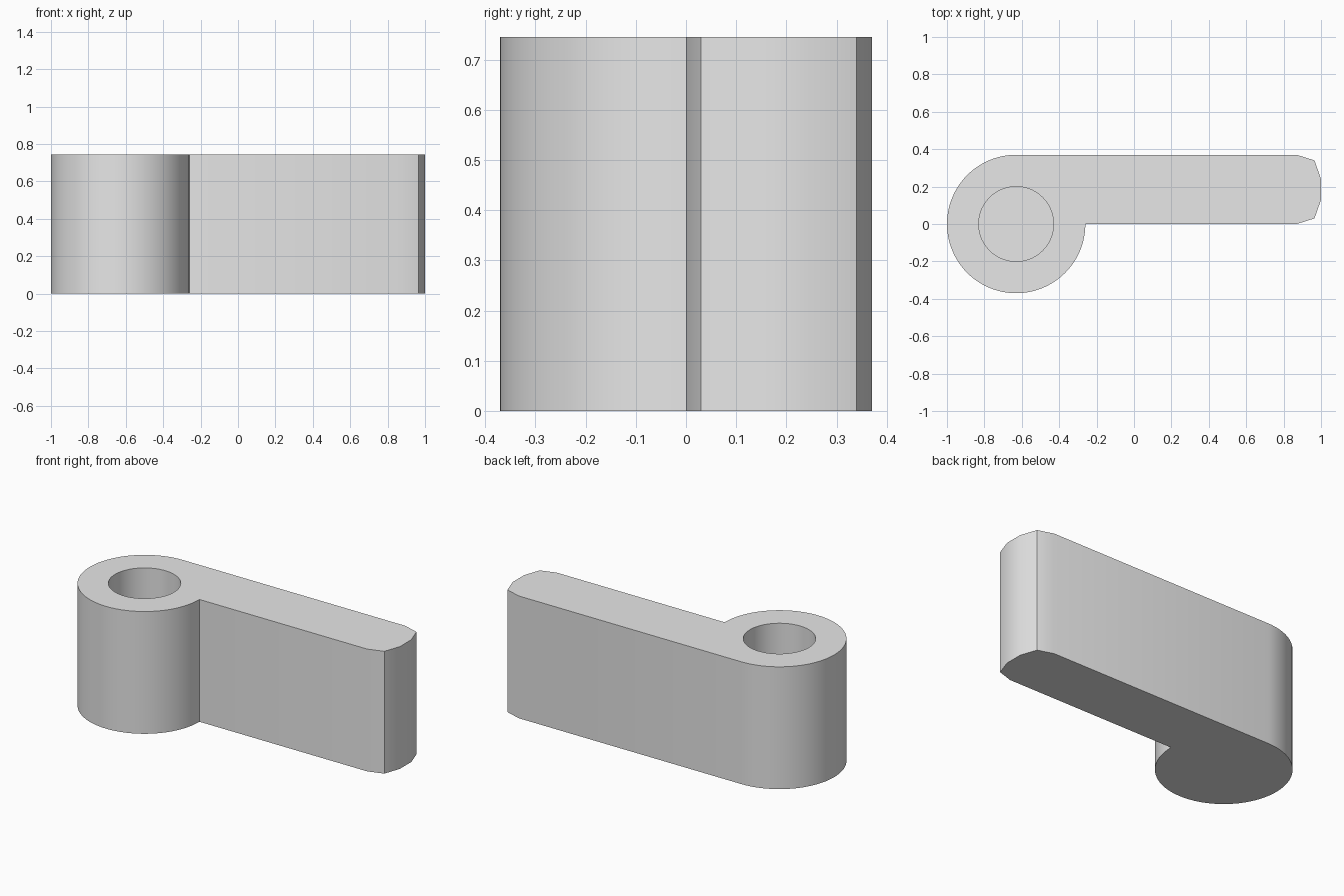
import bpy
import bmesh
import math

cube = bpy.data.objects.get("Cube")
if cube:
    bpy.data.objects.remove(cube, do_unlink=True)

HEIGHT = 0.745
RADIUS = 0.37
HOLE_RADIUS = 0.2
HOLE_FLOOR = 0.25
CENTRE_X = -0.63

grey = bpy.data.materials.new("plain grey")
grey.use_nodes = True
colour = (0.8, 0.8, 0.8, 1)
grey.diffuse_color = colour
grey.node_tree.nodes["Principled BSDF"].inputs["Base Color"].default_value = colour


def arc(radius, start, end, steps):
    """Points along an arc around the boss axis, angles in degrees."""
    angles = [math.radians(start + (end - start) * i / steps) for i in range(steps + 1)]
    return [(CENTRE_X + radius * math.cos(a), radius * math.sin(a)) for a in angles]


def prism(name, outline, bottom, top):
    """Extrude a closed plan outline upwards."""
    bm = bmesh.new()
    face = bm.faces.new([bm.verts.new((x, y, bottom)) for x, y in outline])
    result = bmesh.ops.extrude_face_region(bm, geom=[face])
    verts = [v for v in result["geom"] if isinstance(v, bmesh.types.BMVert)]
    bmesh.ops.translate(bm, verts=verts, vec=(0, 0, top - bottom))
    bmesh.ops.recalc_face_normals(bm, faces=bm.faces)
    mesh = bpy.data.meshes.new(name)
    bm.to_mesh(mesh)
    bm.free()
    mesh.materials.append(grey)
    obj = bpy.data.objects.new(name, mesh)
    bpy.context.collection.objects.link(obj)
    return obj


# Round boss running into a flat arm with a blunted tip
half_tip = [(0.87, 0), (0.965, 0.03), (1, 0.13)]
tip = half_tip + [(x, RADIUS - y) for x, y in reversed(half_tip)]
lever = prism("lever_arm", arc(RADIUS, 90, 360, 72) + tip, 0, HEIGHT)

# Blind hole sunk into the top of the boss
cutter = prism("hole_cutter", arc(HOLE_RADIUS, 0, 360, 72)[:-1], HOLE_FLOOR, HEIGHT + 0.1)
cutter.hide_render = True
cut = lever.modifiers.new("blind_hole", "BOOLEAN")
cut.operation = "DIFFERENCE"
cut.solver = "EXACT"
cut.object = cutter

bpy.ops.object.select_all(action="DESELECT")
lever.select_set(True)
bpy.context.view_layer.objects.active = lever
bpy.ops.object.modifier_apply(modifier=cut.name)
bpy.data.objects.remove(cutter, do_unlink=True)
bpy.ops.object.shade_smooth_by_angle(angle=math.radians(30))
